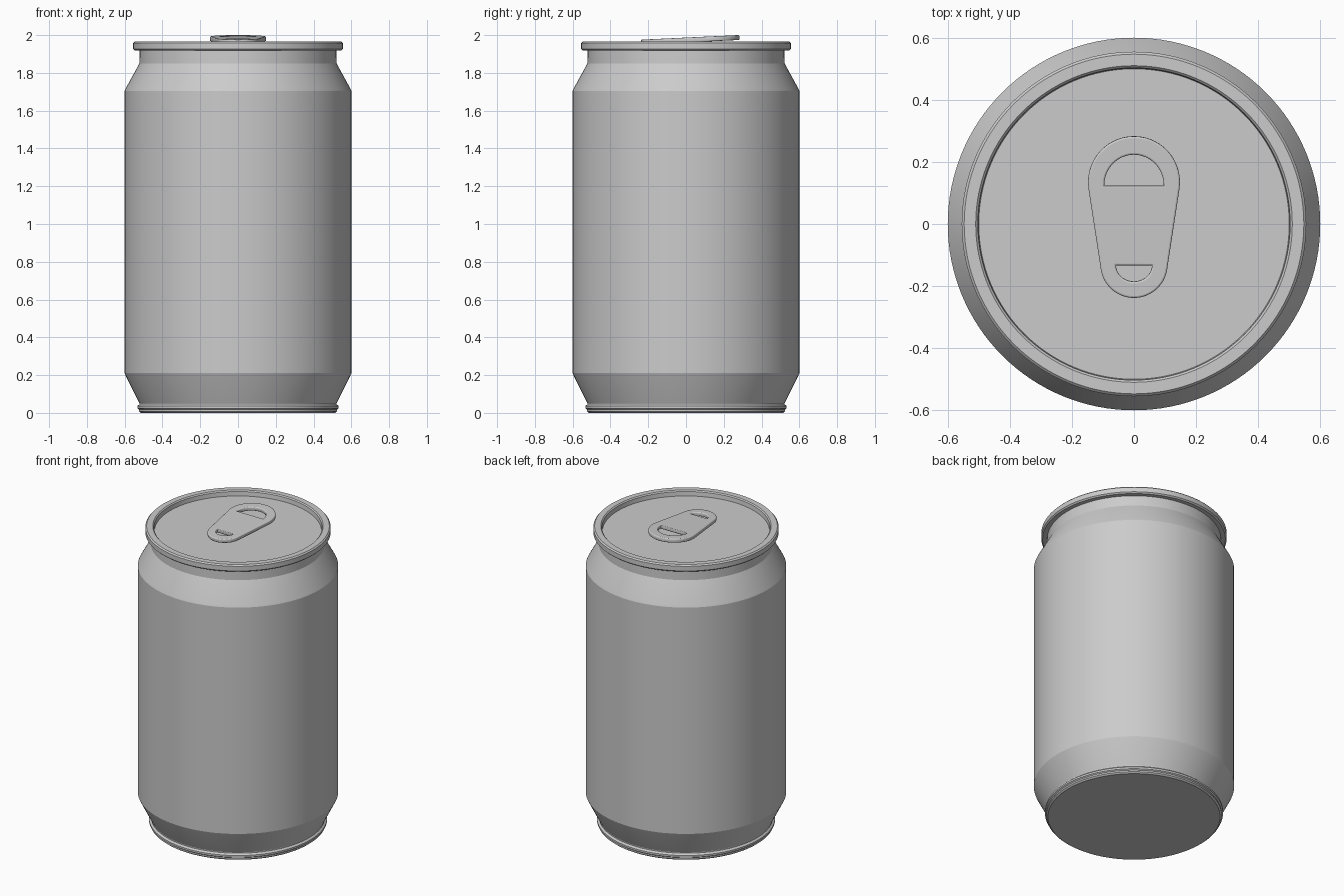
import bpy, bmesh
from math import sin, cos, pi, radians, asin

if "Cube" in bpy.data.objects:
    bpy.data.objects.remove(bpy.data.objects["Cube"])

SIDES = 128


def finish(obj, angle=20):
    bpy.ops.object.select_all(action='DESELECT')
    obj.select_set(True)
    bpy.context.view_layer.objects.active = obj
    bpy.ops.object.shade_smooth_by_angle(angle=radians(angle))


def lathe(name, profile, sides=SIDES, centre=(0, 0, 0)):
    """Spin an (r, z) profile around z, capping open ends with flat discs."""
    bm = bmesh.new()
    rings = [[bm.verts.new((r * cos(2 * pi * i / sides), r * sin(2 * pi * i / sides), z))
              for i in range(sides)] for r, z in profile]
    for a, b in zip(rings, rings[1:]):
        for i in range(sides):
            j = (i + 1) % sides
            bm.faces.new((a[i], a[j], b[j], b[i]))
    bm.faces.new(rings[0][::-1])
    bm.faces.new(rings[-1])
    bmesh.ops.recalc_face_normals(bm, faces=bm.faces[:])
    mesh = bpy.data.meshes.new(name)
    bm.to_mesh(mesh)
    bm.free()
    obj = bpy.data.objects.new(name, mesh)
    obj.location = centre
    bpy.context.collection.objects.link(obj)
    finish(obj)
    return obj


def arc(cx, cy, r, start, end, n=24, squash=1.0):
    return [(cx + r * cos(start + (end - start) * i / n),
             cy + squash * r * sin(start + (end - start) * i / n)) for i in range(n + 1)]


# can wall with base ring, tapered foot, shoulder and neck
lathe("can_body", [(0.515, 0), (0.525, 0.008), (0.525, 0.018), (0.533, 0.024),
                   (0.533, 0.036), (0.522, 0.046), (0.522, 0.052),
                   (0.596, 0.2), (0.6, 0.21), (0.6, 1.705), (0.596, 1.715),
                   (0.522, 1.85), (0.52, 1.925)])

# lid with raised rim and sunken panel
lathe("can_lid", [(0.515, 1.918), (0.547, 1.918), (0.555, 1.926), (0.555, 1.957),
                  (0.547, 1.965), (0.51, 1.965), (0.503, 1.958), (0.5, 1.93)])

# pull tab: rounded taper outline with two half-round holes
bevel = 0.006
y1, r1, y2, r2 = 0.135, 0.148, -0.13, 0.108
tilt = asin((r1 - r2) / (y1 - y2))
outline = (arc(0, y1, r1, -tilt, pi + tilt, 40)
           + arc(0, y2, r2, pi + tilt, 2 * pi - tilt, 32))
finger_hole = arc(0, 0.124, 0.096, 0, pi, squash=1.04)
rivet_hole = arc(0, -0.133, 0.058, pi, 2 * pi, squash=0.9)

curve = bpy.data.curves.new("pull_tab", 'CURVE')
curve.dimensions = '2D'
curve.fill_mode = 'BOTH'
curve.extrude = 0.007
curve.bevel_depth = bevel
curve.bevel_resolution = 2
curve.offset = -bevel
for pts in (outline, finger_hole, rivet_hole):
    s = curve.splines.new('POLY')
    s.points.add(len(pts) - 1)
    for p, (x, y) in zip(s.points, pts):
        p.co = (x, y, 0, 1)
    s.use_cyclic_u = True
tab = bpy.data.objects.new("pull_tab", curve)
bpy.context.collection.objects.link(tab)
tab.location = (0, 0, 1.974)
tab.rotation_euler = (radians(2.7), 0, 0)
bpy.ops.object.select_all(action='DESELECT')
tab.select_set(True)
bpy.context.view_layer.objects.active = tab
bpy.ops.object.convert(target='MESH')
finish(bpy.context.object, 35)

# rivet joining the tab to the lid
lathe("rivet", [(0.045, 1.925), (0.045, 1.972)], 32, (0, -0.04, 0))
